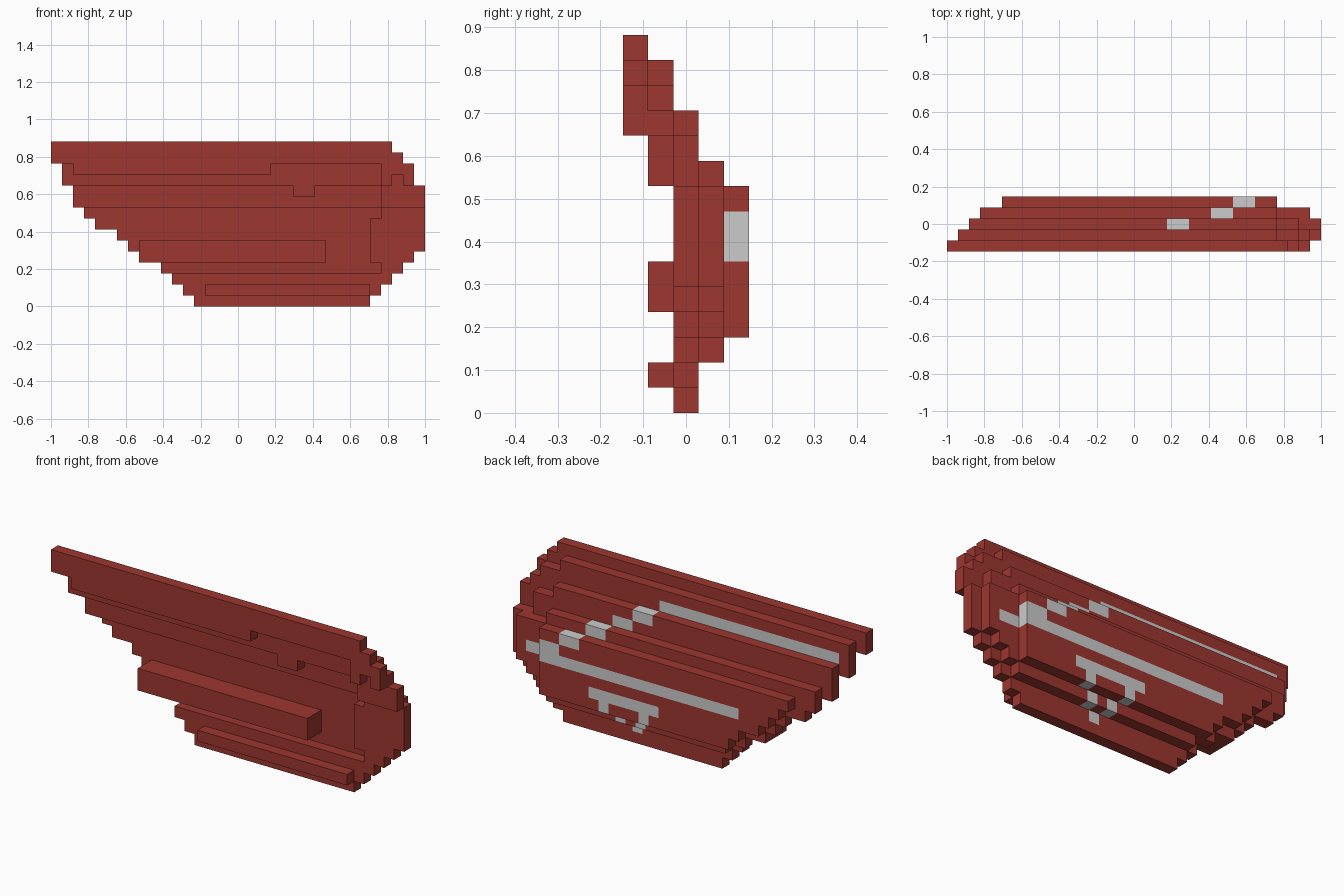
import bpy
import bmesh
from mathutils import Vector

cube = bpy.data.objects.get("Cube")
if cube:
    bpy.data.objects.remove(cube, do_unlink=True)

V = 2 / 34                              # block size
ORIGIN = Vector((-1, -2.5 * V, 0))


def flat_material(name, color):
    mat = bpy.data.materials.new(name)
    mat.use_nodes = True
    mat.diffuse_color = color
    bsdf = mat.node_tree.nodes["Principled BSDF"]
    bsdf.inputs["Base Color"].default_value = color
    bsdf.inputs["Roughness"].default_value = 0.8
    return mat


RED = flat_material("brick red", (0.34, 0.038, 0.029, 1))
GREY = flat_material("light grey", (0.60, 0.60, 0.60, 1))


def blocks(layer, rows):
    """Cells of one depth layer; rows maps a height to (start, end) runs."""
    return {(x, layer, z) for z, runs in rows.items()
            for a, b in runs for x in range(a, b)}


# Stepped sheets from front (0) to back (4), plus raised bars on the front
parts = {
    "top_rim": blocks(0, {14: [(0, 31)], 13: [(0, 32)],
                          12: [(2, 20), (30, 33)], 11: [(30, 31), (32, 33)]}),
    "upper_sheet": blocks(1, {13: [(1, 30)], 12: [(1, 32)], 11: [(1, 33)],
                              10: [(22, 24), (30, 34)], 9: [(30, 34)]}),
    "middle_sheet": blocks(2, {11: [(2, 30)], 10: [(2, 32)], 9: [(2, 32)],
                               8: [(30, 34)], 7: [(29, 34)], 6: [(29, 34)],
                               5: [(29, 34)], 4: [(29, 33)], 3: [(30, 32)],
                               2: [(11, 31)], 1: [(12, 30)], 0: [(13, 29)]}),
    "inner_sheet": blocks(3, {9: [(3, 30)], 8: [(3, 33)], 7: [(4, 33)],
                              6: [(6, 33)], 5: [(7, 33)], 4: [(8, 32)],
                              3: [(10, 31)], 2: [(12, 30)]}),
    "back_sheet": blocks(4, {8: [(5, 30)], 7: [(6, 30)], 6: [(7, 30)],
                             5: [(8, 30)], 4: [(10, 30)], 3: [(11, 30)]}),
    "front_bar": blocks(1, {5: [(8, 25)], 4: [(8, 25)]})
    | blocks(2, {5: [(8, 25)], 4: [(8, 25)]}),
    "lower_bar": blocks(1, {1: [(14, 29)]}),
}
solid = set().union(*parts.values())

# Grey marking on the back: a long zigzag band and a small arch below it
marking = {(x, z) for z, runs in {
    12: [(2, 20)], 11: [(20, 22)], 10: [(22, 24)], 9: [(24, 26)],
    8: [(26, 28)], 7: [(28, 30)], 6: [(10, 32)],
    4: [(18, 25)], 3: [(19, 20), (23, 24)], 2: [(20, 21), (22, 23)],
    1: [(21, 22)]}.items() for a, b in runs for x in range(a, b)}

SIDES = [(axis, sign) for axis in range(3) for sign in (-1, 1)]


def is_marked(cell, axis, sign):
    x, y, z = cell
    rearmost = not any((x, k, z) in solid for k in range(y + 1, 5))
    return rearmost and (x, z) in marking and (axis, sign) != (1, -1)


def build(name, cells):
    """Skin the exposed block sides, then merge flat regions of one colour."""
    bm = bmesh.new()
    for cell in sorted(cells):
        for axis, sign in SIDES:
            near = list(cell)
            near[axis] += sign
            if tuple(near) in solid:
                continue
            u, w = Vector((0, 0, 0)), Vector((0, 0, 0))
            u[(axis + 1) % 3] = 1
            w[(axis + 2) % 3] = 1
            start = Vector(cell)
            if sign > 0:
                start[axis] += 1
            corners = [start, start + u, start + u + w, start + w]
            if sign < 0:
                corners.reverse()
            face = bm.faces.new([bm.verts.new(ORIGIN + c * V) for c in corners])
            face.material_index = int(is_marked(cell, axis, sign))
    bmesh.ops.remove_doubles(bm, verts=bm.verts[:], dist=V * 0.01)
    bmesh.ops.dissolve_limit(bm, angle_limit=0.01, verts=bm.verts[:],
                             edges=bm.edges[:], delimit={'MATERIAL'})
    mesh = bpy.data.meshes.new(name)
    bm.to_mesh(mesh)
    bm.free()
    mesh.materials.append(RED)
    mesh.materials.append(GREY)
    obj = bpy.data.objects.new(name, mesh)
    bpy.context.collection.objects.link(obj)


for part_name, part_cells in parts.items():
    build(part_name, part_cells)
